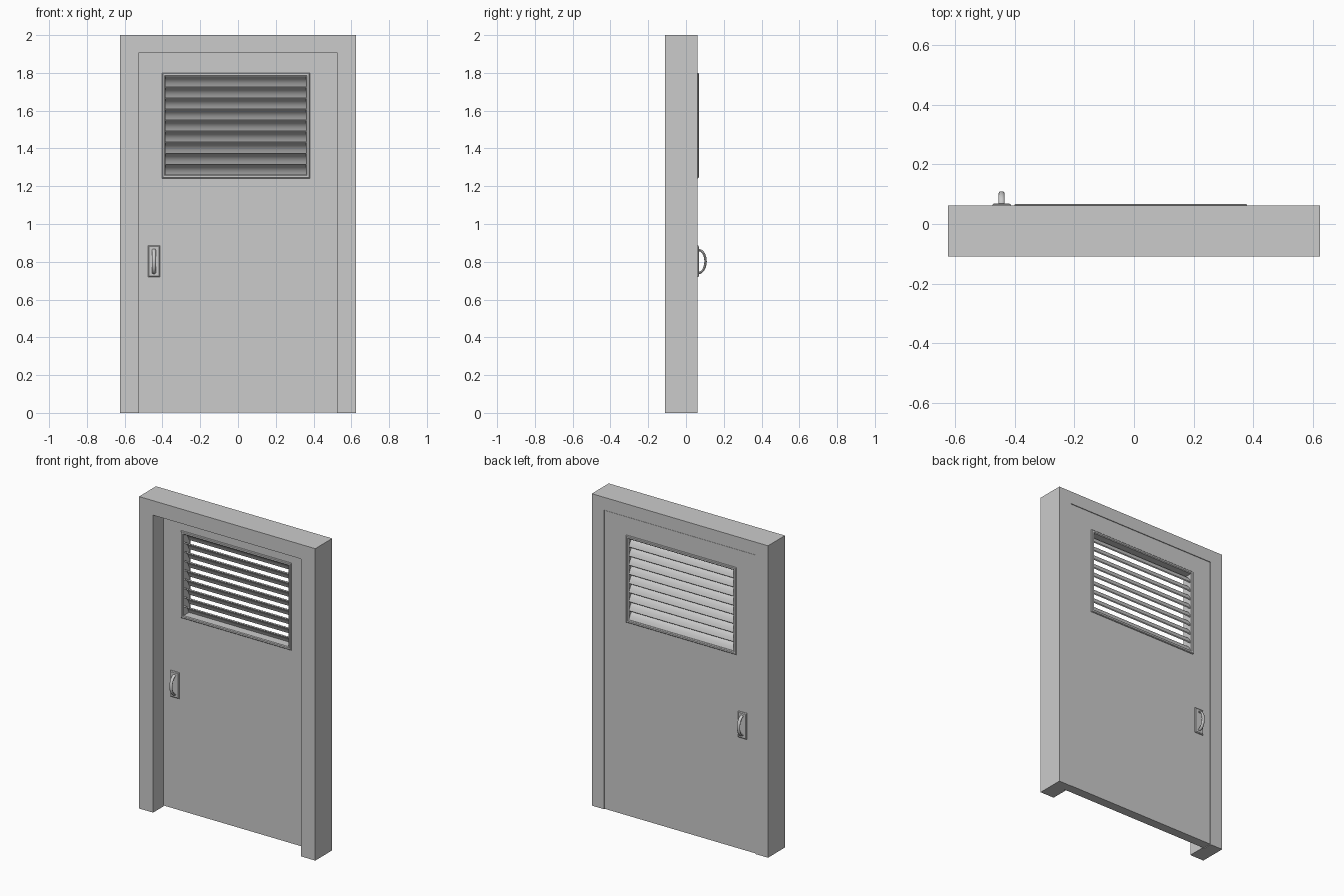
import bpy, bmesh, math

if "Cube" in bpy.data.objects:
    bpy.data.objects.remove(bpy.data.objects["Cube"])


def make(name, sections, closed):
    """Skin a series of equal-length vertex rings; loop back or cap the ends."""
    bm = bmesh.new()
    rings = [[bm.verts.new(p) for p in s] for s in sections]
    n, k = len(rings), len(rings[0])
    for i in range(n if closed else n - 1):
        a, b = rings[i], rings[(i + 1) % n]
        for j in range(k):
            bm.faces.new((a[j], a[(j + 1) % k], b[(j + 1) % k], b[j]))
    if not closed:
        bm.faces.new(rings[0])
        bm.faces.new(rings[-1])
    bmesh.ops.recalc_face_normals(bm, faces=bm.faces)
    me = bpy.data.meshes.new(name)
    bm.to_mesh(me)
    bm.free()
    ob = bpy.data.objects.new(name, me)
    bpy.context.collection.objects.link(ob)
    return ob


def rect(x0, x1, z0, z1, y, d=0):
    return [(x0 + d, y, z0 + d), (x1 - d, y, z0 + d),
            (x1 - d, y, z1 - d), (x0 + d, y, z1 - d)]


def smooth(ob):
    bpy.ops.object.select_all(action='DESELECT')
    ob.select_set(True)
    bpy.context.view_layer.objects.active = ob
    bpy.ops.object.shade_smooth_by_angle(angle=math.radians(35))


FRONT, BACK = 0.0, 0.06      # door leaf faces

# Door frame: rebated profile (inset, y) swept up, across and down
profile = [(0, -.11), (.10, -.11), (.10, -.003), (.088, -.003), (.088, .062), (0, .062)]
X = 0.625
make("door_frame", [
    [(-X + i, y, 0) for i, y in profile],
    [(-X + i, y, 2 - i * .93) for i, y in profile],
    [(X - i, y, 2 - i * .93) for i, y in profile],
    [(X - i, y, 0) for i, y in profile]], False)

# Door leaf with the vent opening
leaf = (-.535, .535, .003, 1.916)
vent = (-.402, .380, 1.242, 1.80)
make("door_leaf", [rect(*leaf, FRONT), rect(*leaf, BACK),
                   rect(*vent, BACK, .017), rect(*vent, FRONT, .017)], True)

# Vent trim on both faces
for side, y, s in (("front", FRONT, -1), ("back", BACK, 1)):
    steps = [(0, 0), (0, .004), (.004, .008), (.014, .008), (.019, .004), (.019, 0)]
    make("vent_trim_" + side, [rect(*vent, y + s * h, d) for d, h in steps], True)

# Curved louvre slats, front edge high and back edge low
COUNT, Z0, Z1 = 9, 1.258, 1.784
pitch = (Z1 - Z0) / COUNT


def slat_section(x, zc):
    outer, inner = [], []
    for i in range(9):
        t = i / 8
        bow = .010 * math.sin(math.pi * t)
        y, z = .003 + .054 * t + bow * .7, zc + .029 - .058 * t + bow * .7
        outer.append((x, y + .0025, z + .0025))
        inner.append((x, y - .0025, z - .0025))
    return outer + inner[::-1]


for n in range(COUNT):
    zc = Z0 + pitch * (n + .5)
    smooth(make(f"louvre_slat_{n + 1}",
                [slat_section(-.386, zc), slat_section(.364, zc)], False))

# Handles on both faces: bevelled plate and half-ring grip
HX, HZ = -.445, .802
plate = (HX - .031, HX + .031, HZ - .083, HZ + .083)
for side, y, s in (("front", FRONT, -1), ("back", BACK, 1)):
    make("handle_plate_" + side, [rect(*plate, y - s * .002), rect(*plate, y + s * .005),
                                  rect(*plate, y + s * .009, .005)], False)
    rings = []
    for i in range(17):
        a = math.pi * (i / 16 - .5)
        ring = []
        for j in range(12):
            b = math.tau * j / 12
            r = .0065 * math.cos(b)
            ring.append((HX + .010 * math.sin(b),
                         y + s * (.005 + (.0385 + r) * math.cos(a)),
                         HZ + (.061 + r) * math.sin(a)))
        rings.append(ring)
    smooth(make("handle_grip_" + side, rings, False))
